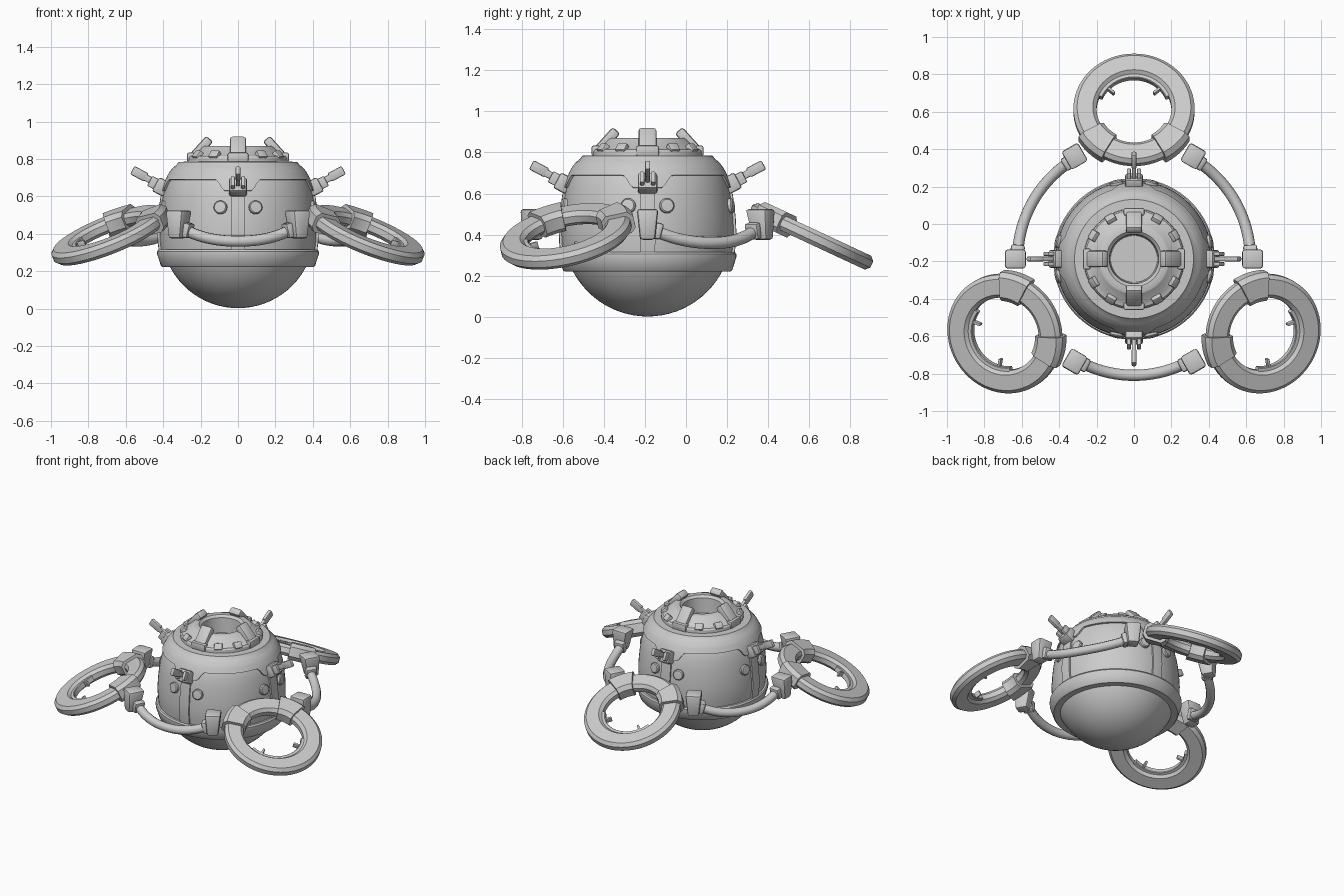
import bpy, bmesh
from math import radians, pi, sin, cos
from mathutils import Matrix, Vector

if "Cube" in bpy.data.objects:
    bpy.data.objects.remove(bpy.data.objects["Cube"])

T = lambda x, y, z: Matrix.Translation((x, y, z))
R = lambda deg, axis: Matrix.Rotation(radians(deg), 4, axis)
CENTRE = T(0, -0.187, 0)


def finish(name, bm, matrix):
    bmesh.ops.remove_doubles(bm, verts=bm.verts, dist=1e-5)
    bmesh.ops.recalc_face_normals(bm, faces=bm.faces)
    mesh = bpy.data.meshes.new(name)
    bm.to_mesh(mesh)
    bm.free()
    ob = bpy.data.objects.new(name, mesh)
    bpy.context.collection.objects.link(ob)
    ob.matrix_world = matrix
    return ob


def revolve(name, profile, matrix, a0=0, a1=360, steps=72, closed=False):
    """Spin (r, z) points round z; profile may be a function of the angle."""
    bm = bmesh.new()
    full = a1 - a0 == 360
    rows = []
    for i in range(steps if full else steps + 1):
        a = radians(a0 + (a1 - a0) * i / steps)
        pts = profile(a) if callable(profile) else profile
        rows.append([bm.verts.new((r * cos(a), r * sin(a), z)) for r, z in pts])
    n = len(rows[0])
    for i in range(steps):
        p, q = rows[i], rows[(i + 1) % len(rows)]
        for j in range(n if closed else n - 1):
            k = (j + 1) % n
            bm.faces.new((p[j], q[j], q[k], p[k]))
    if closed and not full:
        bm.faces.new(rows[0])
        bm.faces.new(rows[-1])
    return finish(name, bm, matrix)


def box(name, size, matrix, taper=1.0, bevel=0.01, shear=0.0):
    """Bevelled box; taper scales the bottom, shear slides the bottom along x."""
    bm = bmesh.new()
    bmesh.ops.create_cube(bm, size=1)
    for v in bm.verts:
        low = v.co.z < 0
        s = taper if low else 1
        v.co = (v.co.x * size[0] * s + (shear if low else 0),
                v.co.y * size[1] * s, v.co.z * size[2])
    bmesh.ops.bevel(bm, geom=bm.edges[:], offset=bevel, segments=2, affect='EDGES', profile=0.5)
    return finish(name, bm, matrix)


def section(r0, r1, h, c):
    """Chamfered rectangle cross-section."""
    return [(r0 + c, -h), (r1 - c, -h), (r1, -h + c), (r1, h - c),
            (r1 - c, h), (r0 + c, h), (r0, h - c), (r0, -h + c)]


# Round body: lower bowl, equator band, upper shell
bowl = [(0.41 * sin(radians(a)), 0.412 - 0.41 * cos(radians(a))) for a in range(0, 71, 5)]
revolve("lower_bowl", bowl, CENTRE)
revolve("equator_band", [(0.36, 0.222), (0.405, 0.222), (0.412, 0.228), (0.432, 0.29),
                         (0.432, 0.305), (0.425, 0.315), (0.38, 0.318)], CENTRE)
SHELL = [(0.412, 0.31), (0.418, 0.36), (0.42, 0.42), (0.417, 0.48), (0.411, 0.54), (0.402, 0.60),
         (0.390, 0.65), (0.376, 0.69), (0.355, 0.73), (0.33, 0.76), (0.315, 0.77)]
revolve("upper_shell", SHELL, CENTRE)


def shell_r(z):
    for (r0, z0), (r1, z1) in zip(SHELL, SHELL[1:]):
        if z <= z1:
            return r0 + (r1 - r0) * (z - z0) / (z1 - z0)
    return SHELL[-1][0]


# Cap plate whose lower edge dips under each antenna
def cap_profile(a):
    d = abs((a + pi / 4) % (pi / 2) - pi / 4)
    t = min(1, max(0, (d - 0.17) / 0.15))
    edge = 0.63 + 0.06 * t * t * (3 - 2 * t)
    zs = [edge + (0.77 - edge) * i / 8 for i in range(9)]
    return ([(shell_r(edge) - 0.005, edge - 0.004)] + [(shell_r(z) + 0.012, z) for z in zs]
            + [(0.318, 0.784), (0.25, 0.786)])


revolve("cap_plate", cap_profile, CENTRE, steps=144)

# Neck with open well
revolve("neck_collar", [(0.27, 0.78), (0.268, 0.805), (0.26, 0.815), (0.238, 0.82), (0.19, 0.866),
                        (0.183, 0.87), (0.148, 0.87), (0.132, 0.855), (0.125, 0.75), (0, 0.75)], CENTRE)

for i, side in enumerate(("right", "back", "left", "front")):
    m = CENTRE @ R(90 * i, 'Z')
    # Slanted neck clip and its foot
    box(f"neck_clip_{side}", (0.05, 0.088, 0.155), m @ T(0.203, 0, 0.85) @ R(-42, 'Y'), bevel=0.014)
    box(f"clip_foot_{side}", (0.04, 0.11, 0.05), m @ T(0.252, 0, 0.808), bevel=0.008)
    # Small collar teeth between clips
    for a in (30, 60):
        box(f"collar_tooth_{side}_{a}", (0.045, 0.055, 0.045),
            m @ R(a, 'Z') @ T(0.243, 0, 0.815) @ R(-42, 'Y'), bevel=0.006)
    # Antenna bracket and blade
    arm = m @ T(0.41, 0, 0.65) @ R(-28, 'Y')
    box(f"antenna_base_{side}", (0.07, 0.095, 0.085), arm, bevel=0.012)
    for s in (-1, 1):
        box(f"antenna_cheek_{side}", (0.07, 0.022, 0.06), arm @ T(0.035, s * 0.027, 0), bevel=0.006)
    box(f"antenna_blade_{side}", (0.15, 0.024, 0.036), arm @ T(0.10, 0, 0.005), bevel=0.006)
    box(f"antenna_tip_{side}", (0.085, 0.026, 0.05), arm @ T(0.137, 0, 0.007), bevel=0.008)
    # Vertical strip under the antenna
    strip = [(shell_r(z) + 0.012, z) for z in (0.312, 0.36, 0.42, 0.48, 0.54, 0.6)]
    revolve(f"side_strip_{side}", [(0.36, 0.312)] + strip + [(0.36, 0.6)], m, -5, 5, 6, True)
    # Round buttons beside the strip
    for s in (-1, 1):
        revolve(f"button_{side}", [(0.036, -0.03), (0.036, 0.012), (0.03, 0.018), (0, 0.02)],
                m @ R(13 * s, 'Z') @ T(shell_r(0.54), 0, 0.54) @ R(81, 'Y'), steps=24)

for i, side in enumerate(("back", "left", "right")):
    # Tilted ring
    m = CENTRE @ R(90 + 120 * i, 'Z') @ T(0.797, 0, 0.392) @ R(25, 'Y')
    revolve(f"ring_{side}", section(0.2, 0.324, 0.037, 0.02), m, closed=True)
    revolve(f"ring_inner_lip_{side}", section(0.182, 0.21, 0.02, 0.004), m, -68, 68, 28, True)
    for s in (-1, 1):
        # Clamps on the body side, fins on the far side
        c = 135 * s
        revolve(f"ring_clamp_{side}", section(0.185, 0.342, 0.056, 0.025), m, c - 15, c + 15, 8, True)
        box(f"ring_fin_{side}", (0.05, 0.014, 0.035), m @ R(48 * s, 'Z') @ T(0.167, 0, 0), bevel=0.003)

for i, side in enumerate(("front", "right", "left")):
    # Sagging tube between neighbouring rings
    m = CENTRE @ R(-90 + 120 * i, 'Z')
    curve = bpy.data.curves.new("tube", 'CURVE')
    curve.dimensions = '3D'
    curve.bevel_depth = 0.03
    curve.bevel_resolution = 3
    sp = curve.splines.new('POLY')
    sp.points.add(24)
    for k, p in enumerate(sp.points):
        t = k / 12 - 1
        a = radians(29 * t)
        p.co = (0.622 * cos(a), 0.622 * sin(a), 0.36 + 0.07 * abs(t) ** 2.2, 1)
    tube = bpy.data.objects.new(f"tube_{side}", curve)
    bpy.context.collection.objects.link(tube)
    tube.matrix_world = m
    # End connectors with a narrower collar toward the tube
    for s in (-1, 1):
        box(f"tube_connector_{side}", (0.115, 0.105, 0.15),
            m @ R(30 * s, 'Z') @ T(0.633, 0, 0.45), taper=0.7, bevel=0.015, shear=0.015)
        box(f"tube_collar_{side}", (0.075, 0.04, 0.08),
            m @ R(25.5 * s, 'Z') @ T(0.624, 0, 0.418) @ R(15 * s, 'X'), bevel=0.012)

# Smooth shading with sharp edges kept
bpy.ops.object.select_all(action='DESELECT')
for ob in bpy.context.scene.objects:
    ob.select_set(ob.type == 'MESH')
    if ob.type == 'MESH':
        bpy.context.view_layer.objects.active = ob
bpy.ops.object.shade_smooth_by_angle(angle=radians(32))
